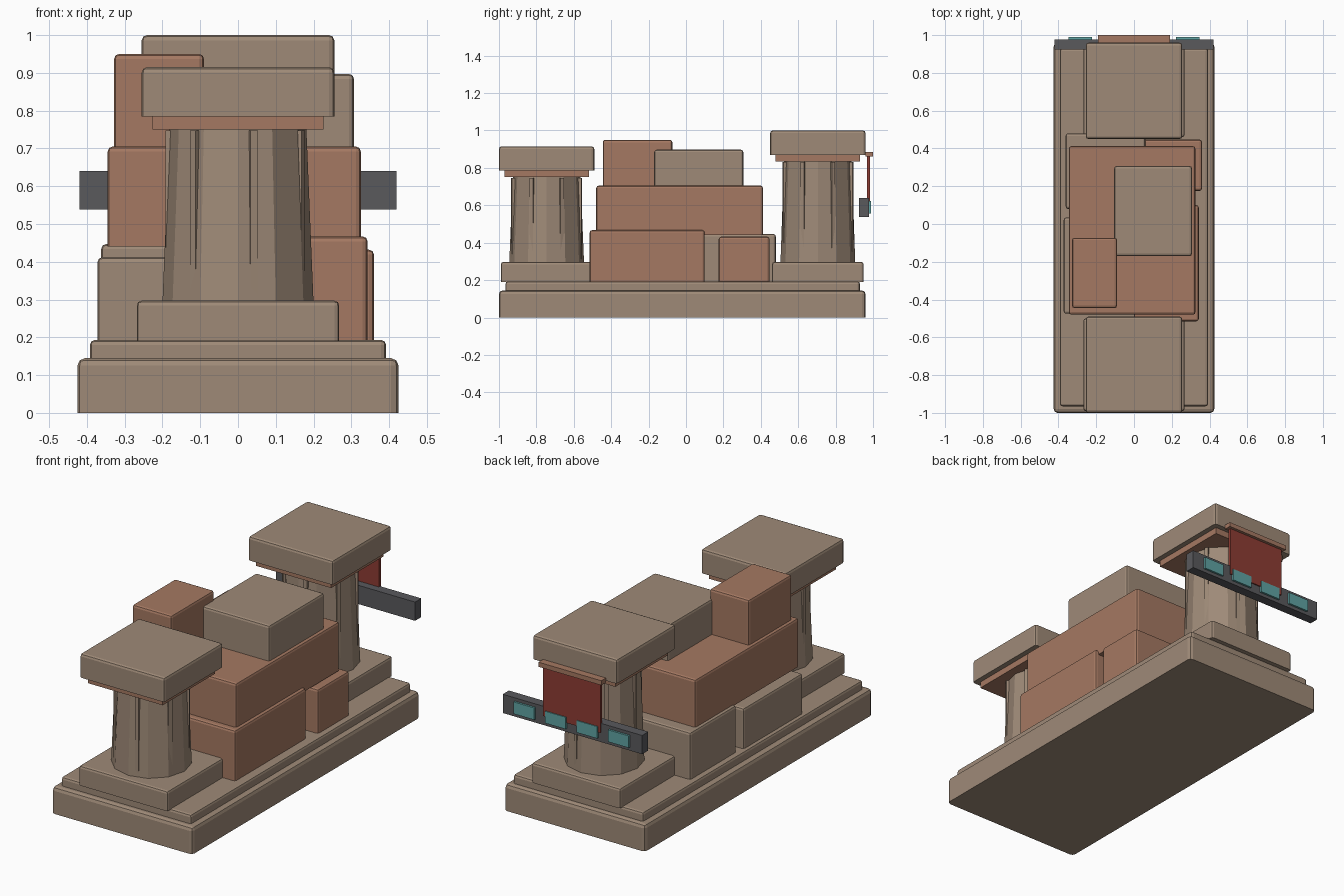
import bpy, bmesh, math
from mathutils import Matrix, Vector

if "Cube" in bpy.data.objects:
    bpy.data.objects.remove(bpy.data.objects["Cube"])


def material(name, rgb):
    m = bpy.data.materials.new(name)
    m.diffuse_color = (*rgb, 1.0)
    m.use_nodes = True
    m.node_tree.nodes["Principled BSDF"].inputs["Base Color"].default_value = m.diffuse_color
    return m


STONE = material("tan stone", (0.345, 0.255, 0.187))
CLAY = material("terracotta", (0.375, 0.19, 0.122))
DARK = material("dark metal", (0.1, 0.1, 0.108))
TEAL = material("teal glass", (0.115, 0.37, 0.37))
RED = material("red cloth", (0.27, 0.045, 0.033))


def finish(bm, name, mat):
    bmesh.ops.recalc_face_normals(bm, faces=bm.faces)
    me = bpy.data.meshes.new(name)
    bm.to_mesh(me)
    bm.free()
    me.materials.append(mat)
    ob = bpy.data.objects.new(name, me)
    bpy.context.collection.objects.link(ob)
    return ob


def block(name, mat, x, y, z, bevel=0.0):
    """Box from min/max ranges; rounds every edge except the bottom ones."""
    bm = bmesh.new()
    bmesh.ops.create_cube(bm, size=1)
    for v in bm.verts:
        v.co = Vector([(r[0] + r[1]) / 2 + c * (r[1] - r[0])
                       for r, c in zip((x, y, z), v.co)])
    if bevel:
        edges = [e for e in bm.edges
                 if max(v.co.z for v in e.verts) > z[0] + 1e-4]
        bmesh.ops.bevel(bm, geom=edges, offset=bevel, segments=2,
                        profile=0.5, affect='EDGES')
    return finish(bm, name, mat)


def column(name, y, z0, z1):
    """Tapered twelve-sided shaft with seven upright ribs."""
    bm = bmesh.new()
    bmesh.ops.create_cone(bm, cap_ends=True, segments=12, radius1=0.2,
                          radius2=0.181, depth=z1 - z0,
                          matrix=Matrix.Translation((0, y, (z0 + z1) / 2)))
    finish(bm, name + "_shaft", STONE)
    bm = bmesh.new()
    height = z1 - z0 - 0.025
    for k in range(7):
        spin = Matrix.Rotation((k + 0.5) * math.tau / 7, 4, 'Z')
        mat = (Matrix.Translation((0, y, z0 + 0.02 + height / 2)) @ spin
               @ Matrix.Translation((0.182, 0, 0))
               @ Matrix.Diagonal((0.02, 0.02, height, 1)))
        bmesh.ops.create_cube(bm, size=1, matrix=mat)
    finish(bm, name + "_ribs", STONE)


# Stepped base
block("base", STONE, (-0.425, 0.425), (-1.0, 0.96), (0, 0.145), 0.02)
block("base_step", STONE, (-0.392, 0.392), (-0.965, 0.93), (0.14, 0.193), 0.013)

# Two pillars: plinth, shaft, neck and cap
for name, y, top in (("front_pillar", -0.745, 0.915), ("back_pillar", 0.705, 1.0)):
    cap, neck = top - 0.13, top - 0.165
    block(name + "_plinth", STONE, (-0.268, 0.268), (y - 0.245, y + 0.245),
          (0.19, 0.297), 0.013)
    column(name, y, 0.29, neck + 0.002)
    block(name + "_neck", CLAY, (-0.226, 0.226), (y - 0.226, y + 0.226),
          (neck, cap + 0.002))
    block(name + "_cap", STONE, (-0.255, 0.255), (y - 0.255, y + 0.255),
          (cap, top), 0.014)

# Stacked rubble blocks between the pillars
for name, mat, x, y, z in (
    ("lower_right_block", CLAY, (0.0, 0.343), (-0.515, 0.1), (0.19, 0.467)),
    ("lower_left_block", STONE, (-0.372, 0.02), (-0.475, 0.035), (0.19, 0.412)),
    ("rear_left_block", STONE, (-0.362, 0.06), (0.08, 0.48), (0.19, 0.447)),
    ("rear_right_block", CLAY, (0.04, 0.36), (0.175, 0.447), (0.19, 0.432)),
    ("middle_block", CLAY, (-0.345, 0.325), (-0.48, 0.412), (0.44, 0.705)),
    ("upper_left_block", CLAY, (-0.328, -0.09), (-0.445, -0.073), (0.70, 0.95)),
    ("upper_right_block", STONE, (-0.105, 0.307), (-0.17, 0.307), (0.70, 0.897)),
):
    block(name, mat, x, y, z, 0.013)

# Sign bar with lit panels
block("sign_bar", DARK, (-0.42, 0.42), (0.925, 0.978), (0.538, 0.64))
for i in range(4):
    cx = -0.285 + 0.19 * i
    block(f"light_panel_{i + 1}", TEAL, (cx - 0.062, cx + 0.062),
          (0.976, 0.989), (0.557, 0.622))

# Hanging banner and its rail
block("banner", RED, (-0.172, 0.172), (0.967, 0.984), (0.59, 0.865))
block("banner_rail", CLAY, (-0.19, 0.19), (0.96, 1.0), (0.86, 0.885))
